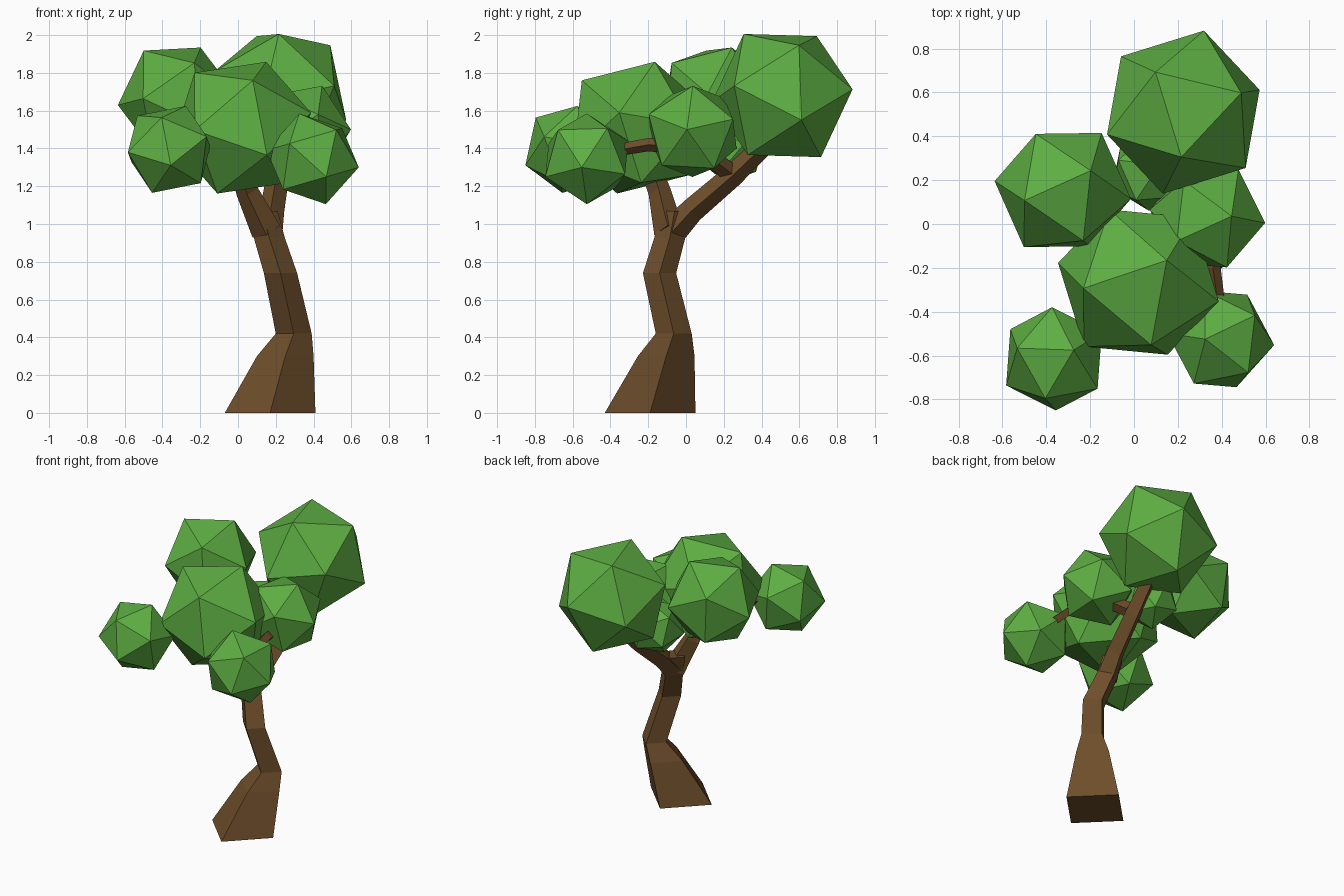
import bpy, bmesh, math
from mathutils import Vector, Matrix

if "Cube" in bpy.data.objects:
    bpy.data.objects.remove(bpy.data.objects["Cube"])


def material(name, rgb):
    m = bpy.data.materials.new(name)
    m.diffuse_color = (*rgb, 1)
    m.use_nodes = True
    m.node_tree.nodes["Principled BSDF"].inputs["Base Color"].default_value = m.diffuse_color
    return m


LEAF = material("leaf_green", (0.11, 0.42, 0.055))
BARK = material("bark_brown", (0.155, 0.076, 0.024))


def finish(bm, name, mat):
    bmesh.ops.recalc_face_normals(bm, faces=bm.faces[:])
    mesh = bpy.data.meshes.new(name)
    bm.to_mesh(mesh)
    bm.free()
    mesh.materials.append(mat)
    ob = bpy.data.objects.new(name, mesh)
    bpy.context.collection.objects.link(ob)
    return ob


def frame(a, b):
    # orthonormal basis with the first axis along a and the second towards b
    u = Vector(a).normalized()
    w = u.cross(Vector(b)).normalized()
    return Matrix((u, w.cross(u), w)).transposed()


def leaf_clump(name, centre, radius, a, b):
    # icosahedron turned so neighbouring corners point along a and b
    bm = bmesh.new()
    bmesh.ops.create_icosphere(bm, subdivisions=1, radius=radius)
    bm.verts.ensure_lookup_table()
    v0 = bm.verts[0]
    v1 = v0.link_edges[0].other_vert(v0)
    rot = frame(a, b) @ frame(v0.co, v1.co).transposed()
    for v in bm.verts:
        v.co = rot @ v.co + Vector(centre)
    return finish(bm, name, LEAF)


def limb(name, stations, level=False):
    # four-sided limb through (x, y, z, radius) stations
    bm = bmesh.new()
    pts = [Vector(s[:3]) for s in stations]
    rings = []
    for i, s in enumerate(stations):
        t = pts[min(i + 1, len(pts) - 1)] - pts[max(i - 1, 0)]
        if level:
            u, w = Vector((1, 0, 0)), Vector((0, 1, 0))
        else:
            t.normalize()
            u = (Vector((1, 0, 0)) - t * t.x)
            if u.length < 0.3:
                u = Vector((0, 0, 1)) - t * t.z
            u.normalize()
            w = t.cross(u)
        rings.append([bm.verts.new(pts[i] + s[3] * (u * math.cos(k * math.pi / 2) + w * math.sin(k * math.pi / 2)))
                      for k in range(4)])
    for r0, r1 in zip(rings, rings[1:]):
        for k in range(4):
            j = (k + 1) % 4
            bm.faces.new((r0[k], r0[j], r1[j], r1[k]))
    bm.faces.new(rings[0])
    bm.faces.new(rings[-1])
    return finish(bm, name, BARK)


# Trunk with flared foot, bending as it rises
limb("trunk", [(0.17, -0.19, 0.0, 0.24), (0.25, -0.105, 0.3, 0.15), (0.295, -0.065, 0.42, 0.095),
               (0.225, -0.14, 0.74, 0.088), (0.165, -0.085, 0.93, 0.082), (0.13, -0.06, 1.07, 0.08)], level=True)

# Main branches
limb("back_branch", [(0.16, -0.08, 0.95, 0.075), (0.18, 0.03, 1.07, 0.065),
                     (0.21, 0.24, 1.25, 0.06), (0.23, 0.45, 1.45, 0.05)])
limb("front_branch", [(0.15, -0.09, 0.96, 0.08), (0.05, -0.14, 1.17, 0.06), (-0.02, -0.23, 1.42, 0.05)])

# Twigs to the outer clumps
limb("right_twig", [(0.2, 0.25, 1.26, 0.05), (0.34, 0.06, 1.4, 0.045),
                    (0.36, -0.2, 1.42, 0.035), (0.4, -0.48, 1.37, 0.03)])
limb("front_left_twig", [(0.0, -0.25, 1.38, 0.05), (-0.2, -0.45, 1.4, 0.04), (-0.34, -0.58, 1.4, 0.03)])
limb("left_twig", [(0.02, -0.17, 1.28, 0.05), (-0.14, 0.0, 1.45, 0.04), (-0.28, 0.12, 1.6, 0.03)])

# Foliage clumps
leaf_clump("back_foliage", (0.225, 0.51, 1.68), 0.385, (-0.125, 0.18, 0.31), (0, -0.23, 0.32))
leaf_clump("middle_foliage", (0.02, -0.265, 1.51), 0.385, (0.13, 0.10, 0.35), (-0.23, -0.02, 0.30))
leaf_clump("left_foliage", (-0.325, 0.155, 1.66), 0.315, (0.13, 0.09, 0.28), (-0.18, -0.05, 0.26))
leaf_clump("right_foliage", (0.335, 0.035, 1.49), 0.265, (0.26, -0.03, 0.01), (0.115, 0, 0.24))
leaf_clump("front_left_foliage", (-0.365, -0.615, 1.395), 0.25, (0.09, 0.04, 0.23), (-0.18, 0.05, 0.18))
leaf_clump("front_right_foliage", (0.395, -0.525, 1.345), 0.25, (-0.07, 0, 0.24), (0.15, 0.1, 0.13))
leaf_clump("small_foliage", (0.07, 0.24, 1.4), 0.19, (0.05, 0.03, 0.2), (-0.15, 0.05, 0.1))
